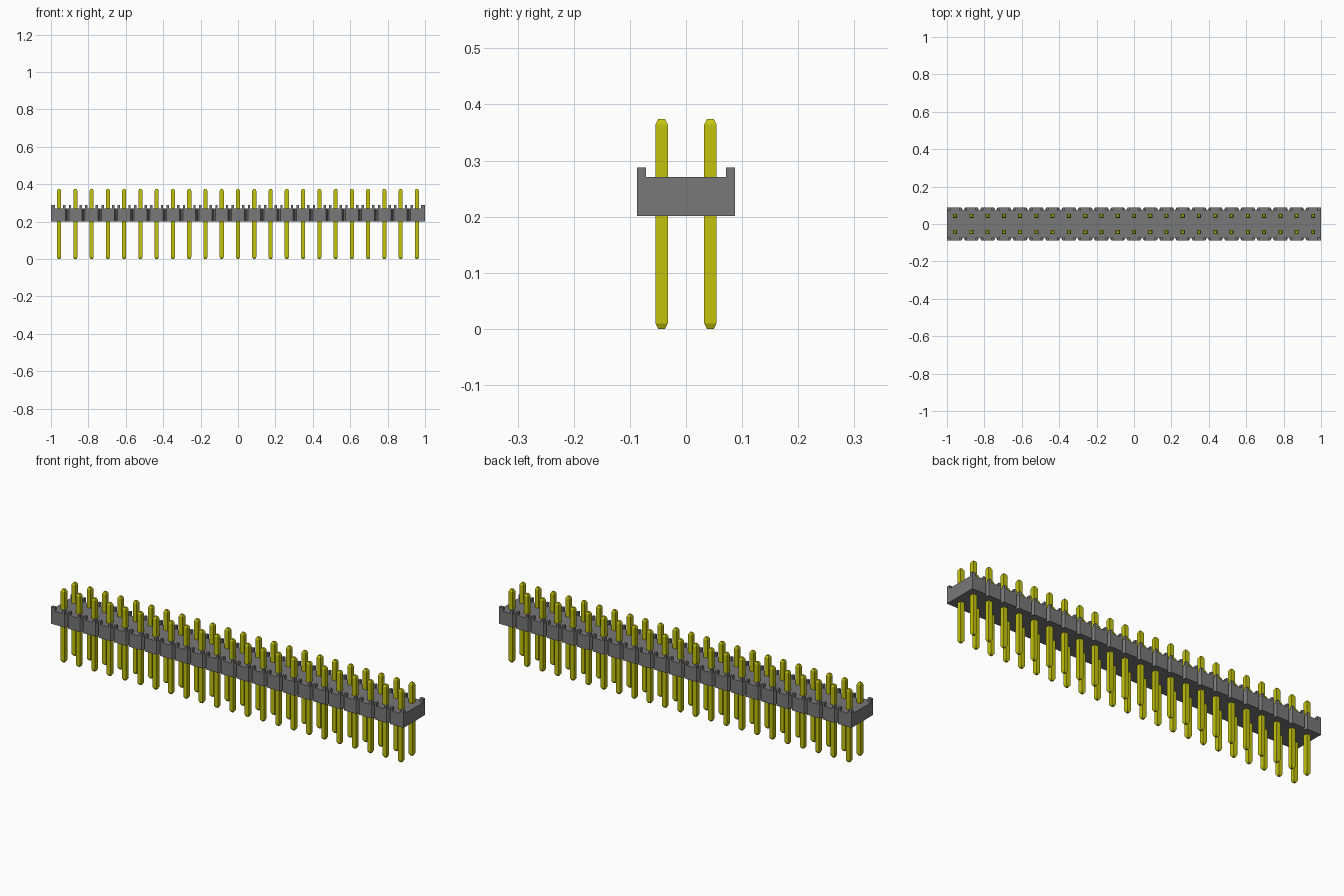
import bpy, bmesh

COLUMNS = 23
PITCH = 2 / COLUMNS
HALF = PITCH / 2
DEPTH = PITCH          # half depth of the two-row housing
BASE, TOP, NUB_TOP = 0.201, 0.271, 0.288
CUT_X, CUT_Y = 0.009, 0.016

cube = bpy.data.objects.get("Cube")
if cube:
    bpy.data.objects.remove(cube, do_unlink=True)


def material(name, colour):
    m = bpy.data.materials.new(name)
    m.use_nodes = True
    m.diffuse_color = colour
    m.node_tree.nodes["Principled BSDF"].inputs["Base Color"].default_value = colour
    return m


def loft(bm, rings):
    """Closed solid through a stack of equal-sized rings."""
    loops = [[bm.verts.new(p) for p in ring] for ring in rings]
    bm.faces.new(loops[0][::-1])
    bm.faces.new(loops[-1])
    for low, high in zip(loops, loops[1:]):
        for i in range(len(low)):
            j = (i + 1) % len(low)
            bm.faces.new((low[i], low[j], high[j], high[i]))


def prism(bm, outline, z0, z1):
    loft(bm, [[(x, y, z) for x, y in outline] for z in (z0, z1)])


def square(x, y, r, z):
    return [(x + a * r, y + b * r, z) for a, b in ((-1, -1), (1, -1), (1, 1), (-1, 1))]


def finish(bm, name, mat):
    bmesh.ops.recalc_face_normals(bm, faces=bm.faces)
    mesh = bpy.data.meshes.new(name)
    bm.to_mesh(mesh)
    bm.free()
    mesh.materials.append(mat)
    obj = bpy.data.objects.new(name, mesh)
    bpy.context.collection.objects.link(obj)


plastic = material("grey plastic", (0.19, 0.19, 0.19, 1))
gold = material("yellow metal", (0.55, 0.55, 0.004, 1))
centres = [-1 + HALF + i * PITCH for i in range(COLUMNS)]

# Housing: one outline with notches between columns and square outer ends
front = [(-1, -DEPTH)]
for x in centres[:-1]:
    edge = x + HALF
    front += [(edge - CUT_X, -DEPTH), (edge, -DEPTH + CUT_Y), (edge + CUT_X, -DEPTH)]
front.append((1, -DEPTH))
body = bmesh.new()
prism(body, front + [(-x, -y) for x, y in front], BASE, TOP)
finish(body, "housing", plastic)

# Stand-off nubs on the top corners of each column
nubs = bmesh.new()
for i, x in enumerate(centres):
    for side in (-1, 1):
        at_end = (i == 0 and side < 0) or (i == COLUMNS - 1 and side > 0)
        outer = x + side * (HALF if at_end else HALF - CUT_X)
        inner = x + side * 0.022
        for row in (-1, 1):
            y0, y1 = row * (DEPTH - CUT_Y), row * DEPTH
            prism(nubs, [(inner, y0), (outer, y0), (outer, y1), (inner, y1)],
                  TOP, NUB_TOP)
finish(nubs, "standoff_nubs", plastic)

# Square pins with tapered tips
pins = bmesh.new()
for x in centres:
    for y in (-HALF, HALF):
        loft(pins, [square(x, y, r, z) for r, z in
                    ((0.006, 0), (0.011, 0.01), (0.011, 0.364), (0.006, 0.374))])
finish(pins, "pins", gold)
